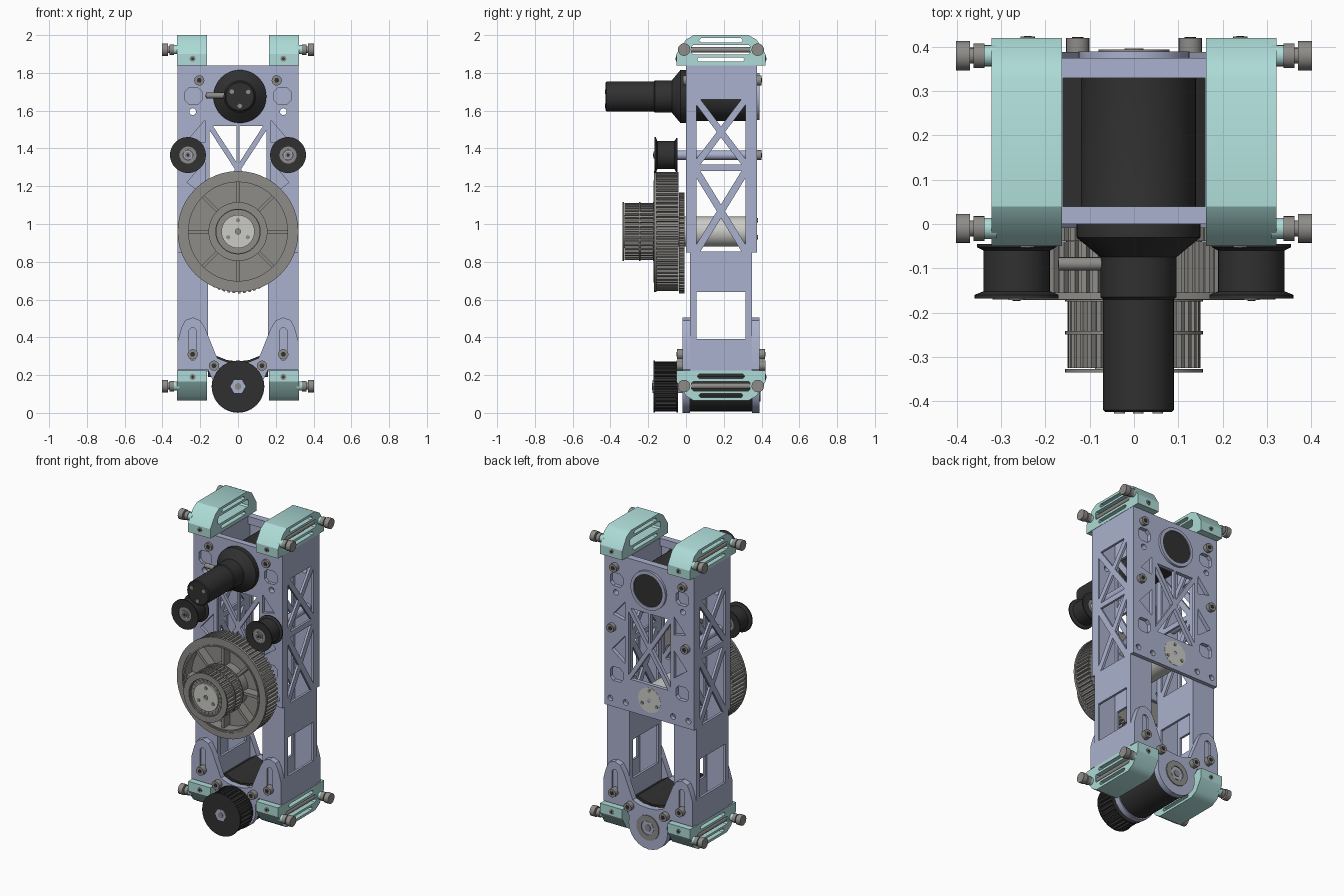
import bpy, bmesh
from math import sin, cos, pi, radians

cube = bpy.data.objects.get("Cube")
if cube:
    bpy.data.objects.remove(cube, do_unlink=True)


def material(name, rgb):
    m = bpy.data.materials.new(name)
    m.use_nodes = True
    m.diffuse_color = (*rgb, 1)
    m.node_tree.nodes["Principled BSDF"].inputs["Base Color"].default_value = (*rgb, 1)
    return m


LILAC = material("lilac_metal", (0.40, 0.44, 0.61))
TEAL = material("pale_teal", (0.42, 0.71, 0.68))
BLACK = material("black_plastic", (0.030, 0.030, 0.030))
GREY = material("grey_metal", (0.27, 0.265, 0.25))
SILVER = material("light_silver", (0.60, 0.60, 0.57))
made = []


def place(u, v, d, axis):
    return (u, d, v) if axis == "Y" else (d, u, v)


def finish(name, bm, mat):
    bmesh.ops.remove_doubles(bm, verts=bm.verts, dist=1e-5)
    bmesh.ops.recalc_face_normals(bm, faces=bm.faces)
    me = bpy.data.meshes.new(name)
    bm.to_mesh(me)
    bm.free()
    ob = bpy.data.objects.new(name, me)
    bpy.context.collection.objects.link(ob)
    if mat:
        me.materials.append(mat)
        made.append(ob)
    return ob


def prism(name, outlines, d0, d1, mat=None, axis="Y"):
    """Extrude one or more outlines along an axis."""
    bm = bmesh.new()
    for pts in outlines:
        a = [bm.verts.new(place(u, v, d0, axis)) for u, v in pts]
        b = [bm.verts.new(place(u, v, d1, axis)) for u, v in pts]
        bm.faces.new(a)
        bm.faces.new(b[::-1])
        for i in range(len(pts)):
            j = (i + 1) % len(pts)
            bm.faces.new((a[i], b[i], b[j], a[j]))
    return finish(name, bm, mat)


def lathe(name, centre, profile, mat=None, axis="Y", n=48, closed=False):
    """Spin (radius, depth) points round an axis through centre."""
    bm = bmesh.new()
    rings = [[bm.verts.new(place(centre[0] + r * cos(2 * pi * k / n),
                                 centre[1] + r * sin(2 * pi * k / n), d, axis))
              for k in range(n)] for r, d in profile]
    for i in range(len(rings) if closed else len(rings) - 1):
        a, b = rings[i], rings[(i + 1) % len(rings)]
        for k in range(n):
            bm.faces.new((a[k], a[(k + 1) % n], b[(k + 1) % n], b[k]))
    return finish(name, bm, mat)


def cyl(name, centre, r, d0, d1, mat=None, axis="Y", n=32):
    return lathe(name, centre, [(0, d0), (r, d0), (r, d1), (0, d1)], mat, axis, n)


def ring(name, centre, r0, r1, d0, d1, mat=None):
    return lathe(name, centre, [(r0, d0), (r1, d0), (r1, d1), (r0, d1)], mat, closed=True)


def cut(ob, cutter):
    """Subtract a cutter from a part, then discard the cutter."""
    mod = ob.modifiers.new("cut", "BOOLEAN")
    mod.operation, mod.solver, mod.object = "DIFFERENCE", "EXACT", cutter
    cutter.hide_render = True
    dg = bpy.context.evaluated_depsgraph_get()
    me = bpy.data.meshes.new_from_object(ob.evaluated_get(dg))
    ob.modifiers.clear()
    ob.data = me
    bpy.data.objects.remove(cutter, do_unlink=True)


def rect(u0, u1, v0, v1, c=0.0):
    if c == 0:
        return [(u0, v0), (u1, v0), (u1, v1), (u0, v1)]
    return [(u0 + c, v0), (u1 - c, v0), (u1, v0 + c), (u1, v1 - c),
            (u1 - c, v1), (u0 + c, v1), (u0, v1 - c), (u0, v0 + c)]


def circle(u, v, r, n=20):
    return [(u + r * cos(2 * pi * k / n), v + r * sin(2 * pi * k / n)) for k in range(n)]


def truss(u0, u1, v0, v1, s):
    """Four triangles that leave an X of struts."""
    k, cu, cv = (v1 - v0) / (u1 - u0), (u0 + u1) / 2, (v0 + v1) / 2
    return [[(u0 + s, v1), (u1 - s, v1), (cu, cv + s * k)],
            [(u0 + s, v0), (u1 - s, v0), (cu, cv - s * k)],
            [(u0, v0 + s * k), (u0, v1 - s * k), (cu - s, cv)],
            [(u1, v0 + s * k), (u1, v1 - s * k), (cu + s, cv)]]


def gear(centre, r, teeth, depth):
    pts = []
    for k in range(teeth):
        for f, rr in ((0, r), (0.45, r), (0.55, r - depth), (0.9, r - depth)):
            a = 2 * pi * (k + f) / teeth
            pts.append((centre[0] + rr * cos(a), centre[1] + rr * sin(a)))
    return [pts]


def bolt(name, centre, d0, d1, r=0.027, axis="Y"):
    cyl(name, centre, r, d0, d1, GREY, axis, 16)
    cyl(name + "_socket", centre, r * 0.5, min(d0, d1) - 0.002, max(d0, d1) + 0.002, BLACK, axis, 6)


HUB, MOTOR, FOOT = (0, 0.96), (0.01, 1.675), (0, 0.14)

# Hollow side tubes with truss windows
for s in (-1, 1):
    tube = prism("side_tube", [rect(s * 0.16, s * 0.32, 0.22, 1.84)], 0.02, 0.35, LILAC)
    cut(tube, prism("hollow", [rect(s * 0.175, s * 0.305, 0.1, 1.95)], 0.036, 0.334))
    windows = truss(0.055, 0.315, 0.855, 1.28, 0.022) + truss(0.055, 0.315, 1.315, 1.66, 0.022)
    cut(tube, prism("windows", windows + [rect(0.055, 0.315, 0.39, 0.64)], s * 0.1, s * 0.4, axis="X"))
    cut(tube, prism("holes", [circle(s * 0.24, 1.595, 0.018)], -0.1, 0.5))

# Front and back plates with struts, pockets and holes
for name, y0, y1, m0, m1 in (("front_plate", 0.0, 0.02, 0.02, 0.04), ("back_plate", 0.35, 0.375, 0.33, 0.35)):
    plate = prism(name, [rect(-0.32, 0.32, 0.85, 1.84)], y0, y1, LILAC)
    holes = truss(-0.15, 0.15, 1.06, 1.52, 0.016)
    for s in (-1, 1):
        holes += [circle(s * 0.24, 1.595, 0.018), rect(s * 0.235 - 0.045, s * 0.235 + 0.045, 1.635, 1.72, 0.02),
                  [(s * 0.175, 1.43), (s * 0.175, 1.55), (s * 0.26, 1.45)],
                  [(s * 0.175, 1.15), (s * 0.175, 1.33), (s * 0.27, 1.22)],
                  rect(s * 0.235 - 0.045, s * 0.235 + 0.045, 1.02, 1.11, 0.02),
                  circle(s * 0.28, 0.9, 0.018), circle(s * 0.17, 0.9, 0.018)]
    cut(plate, prism("openings", holes, y0 - 0.1, y1 + 0.1))
    prism(name + "_rib", [rect(-0.007, 0.007, 1.29, 1.53)], y0, y1, LILAC)
    prism(name + "_mount", [rect(-0.16, 0.16, 1.79, 1.84)], m0, m1, LILAC)

# Motor, gearbox nose and rear collar
lathe("drive_motor", MOTOR, [(0, -0.425), (0.074, -0.425), (0.08, -0.42), (0.08, -0.17), (0.086, -0.165),
      (0.086, -0.075), (0.14, -0.03), (0.14, 0.0), (0.13, 0.04), (0.13, 0.33), (0.1, 0.35), (0, 0.35)], BLACK)
for a in (0.5, 2.6, 4.7):
    cyl("motor_screw", (MOTOR[0] + 0.05 * cos(a), MOTOR[1] + 0.05 * sin(a)), 0.012, -0.428, -0.42, GREY, n=12)
ring("motor_collar", (0, 1.675), 0.105, 0.125, 0.37, 0.39, LILAC)
cyl("motor_rear_cap", (0, 1.675), 0.107, 0.34, 0.385, BLACK)
bolt("motor_clamp_screw", (-0.09, 1.68), -0.17, -0.07, 0.015, "X")

# Large spoked pulley
pulley = prism("large_pulley", gear(HUB, 0.315, 72, 0.014), -0.165, -0.04, GREY)
cut(pulley, ring("recess", HUB, 0.14, 0.265, -0.3, -0.095))
cut(pulley, cyl("bore", HUB, 0.06, -0.3, 0.1))
ring("large_pulley_flange", HUB, 0.28, 0.32, -0.17, -0.155, GREY)
ring("large_pulley_lip", HUB, 0.262, 0.27, -0.172, -0.1, GREY)
for k in range(8):
    a = k * pi / 4
    strip = [(r * cos(a) - w * sin(a), HUB[1] + r * sin(a) + w * cos(a))
             for r, w in ((0.13, -0.009), (0.27, -0.009), (0.27, 0.009), (0.13, 0.009))]
    prism("pulley_spoke", [strip], -0.155, -0.09, GREY)
rear_gear = prism("rear_gear", gear((0, 0.9), 0.267, 60, 0.012), -0.038, -0.008, GREY)
cut(rear_gear, cyl("bore", HUB, 0.06, -0.3, 0.1))

# Small front pulley and main shaft
small = prism("small_pulley", gear(HUB, 0.15, 36, 0.014), -0.325, -0.16, GREY)
cut(small, cyl("bore", HUB, 0.115, -0.4, 0.0))
for y in (-0.335, -0.25, -0.175):
    ring("small_pulley_flange", HUB, 0.118, 0.156, y, y + 0.008, GREY)
ring("pulley_core", HUB, 0.075, 0.117, -0.315, -0.05, GREY)
prism("spline", gear(HUB, 0.108, 24, 0.01), -0.32, -0.31, GREY)
ring("main_shaft", HUB, 0.014, 0.08, -0.1, 0.376, SILVER)
ring("shaft_front_cap", HUB, 0.014, 0.088, -0.33, -0.1, SILVER)
for k in range(3):
    a = pi / 2 + k * 2 * pi / 3
    c = (0.06 * cos(a), HUB[1] + 0.06 * sin(a))
    cyl("shaft_screw_front", c, 0.011, -0.334, -0.32, GREY, n=12)
    cyl("shaft_screw_back", c, 0.011, 0.37, 0.38, GREY, n=12)

# Idler rollers, their shafts and the upper bolts
for s in (-1, 1):
    c = (s * 0.265, 1.365)
    lathe("idler_roller", c, [(0.045, -0.165), (0.095, -0.168), (0.095, -0.16), (0.075, -0.152), (0.075, -0.06),
          (0.09, -0.052), (0.09, -0.045), (0.045, -0.045)], BLACK, closed=True)
    ring("idler_bearing", c, 0.026, 0.05, -0.162, -0.05, GREY)
    cyl("idler_shaft", c, 0.025, -0.165, 0.375, LILAC)
    bolt("idler_front_bolt", c, -0.172, -0.16, 0.018)
    bolt("idler_back_bolt", c, 0.375, 0.4)
    bolt("upper_front_bolt", (s * 0.205, 1.76), -0.015, 0.0)
    bolt("upper_back_bolt", (s * 0.245, 1.76), 0.375, 0.4)

# Lower bracket plates: two slotted ears joined by a round lobe
half = [(0.0, 0.265), (0.06, 0.27), (0.11, 0.29), (0.175, 0.45), (0.20, 0.49), (0.24, 0.505),
        (0.28, 0.49), (0.30, 0.45), (0.32, 0.38), (0.32, 0.23), (0.16, 0.23)]
lobe = [(0.14 * sin(radians(a)), 0.14 - 0.14 * cos(radians(a))) for a in range(105, 0, -15)]
half += lobe
outline = half + [(0, 0)] + [(-x, z) for x, z in half[:0:-1]]
for y0, y1, d in ((-0.018, 0.02, -1), (0.35, 0.388, 1)):
    bracket = prism("lower_bracket", [outline], y0, y1, LILAC)
    cut(bracket, prism("slots", [rect(s * 0.24 - 0.02, s * 0.24 + 0.02, 0.28, 0.45, 0.012) for s in (-1, 1)],
                       y0 - 0.012 if d < 0 else y1 - 0.012, y0 + 0.012 if d < 0 else y1 + 0.012))
    face = y0 if d < 0 else y1
    for s in (-1, 1):
        bolt("ear_bolt", (s * 0.24, 0.31), face - d * 0.02, face + d * 0.03)
        bolt("lobe_bolt", (s * 0.127, 0.25), face - d * 0.01, face + d * 0.032)

# Lower motor, drive pulley and rear bearing
cyl("lower_motor", FOOT, 0.132, 0.02, 0.35, BLACK)
prism("lower_motor_cover", [[(-0.16, 0.19), (0.16, 0.19), (0.16, 0.27), (0.11, 0.3), (0.06, 0.28), (0, 0.272),
                             (-0.06, 0.28), (-0.11, 0.3), (-0.16, 0.27)]], 0.03, 0.34, BLACK)
prism("lower_pulley", gear(FOOT, 0.132, 28, 0.014), -0.165, -0.045, BLACK)
for y in (-0.172, -0.05):
    cyl("lower_pulley_flange", FOOT, 0.137, y, y + 0.008, BLACK)
cyl("lower_axle", FOOT, 0.04, -0.178, 0.02, LILAC, n=6)
cyl("lower_axle_bolt", FOOT, 0.018, -0.181, -0.17, GREY, n=12)
ring("rear_bearing", FOOT, 0.045, 0.08, 0.38, 0.394, GREY)
cyl("rear_axle", FOOT, 0.045, 0.38, 0.391, LILAC, n=6)
cyl("rear_axle_bolt", FOOT, 0.022, 0.38, 0.396, GREY, n=12)

# Slotted end caps with cross rods and side bolts
cap = [(-0.05, 1.84), (-0.05, 1.90), (0.0, 1.975), (0.04, 2.0), (0.33, 2.0), (0.375, 1.975), (0.42, 1.90), (0.42, 1.84)]
for end in ("top", "bottom"):
    def lift(z):
        return z if end == "top" else 2.065 - z
    for s in (-1, 1):
        body = prism(end + "_cap", [[(y, lift(z)) for y, z in cap]], s * 0.163, s * 0.322, TEAL, "X")
        slots = [rect(a, b, min(lift(c), lift(d)), max(lift(c), lift(d)), 0.009) for a, b, c, d in
                 ((0.07, 0.30, 1.962, 1.984), (0.03, 0.34, 1.898, 1.948), (0.06, 0.31, 1.86, 1.882))]
        cut(body, prism("slots", slots, s * 0.1, s * 0.4, axis="X"))
        cyl("cap_rod", (s * 0.30, lift(1.923)), 0.015, 0.0, 0.37, GREY)
        for y in (-0.01, 0.38):
            c = (y, lift(1.923))
            cyl("cap_boss", c, 0.024, s * 0.31, s * 0.34, TEAL, "X", 20)
            cyl("cap_washer", c, 0.028, s * 0.338, s * 0.362, GREY, "X", 20)
            cyl("cap_bolt_neck", c, 0.018, s * 0.36, s * 0.372, GREY, "X", 20)
            cyl("cap_bolt_head", c, 0.033, s * 0.37, s * 0.402, GREY, "X", 20)
        for y in (-0.053, 0.415):
            bolt("cap_face_screw", (s * 0.24, lift(1.875)), y, y + 0.008, 0.016)

bpy.ops.object.select_all(action="DESELECT")
for ob in made:
    ob.select_set(True)
bpy.context.view_layer.objects.active = made[0]
bpy.ops.object.shade_smooth_by_angle(angle=radians(30))
